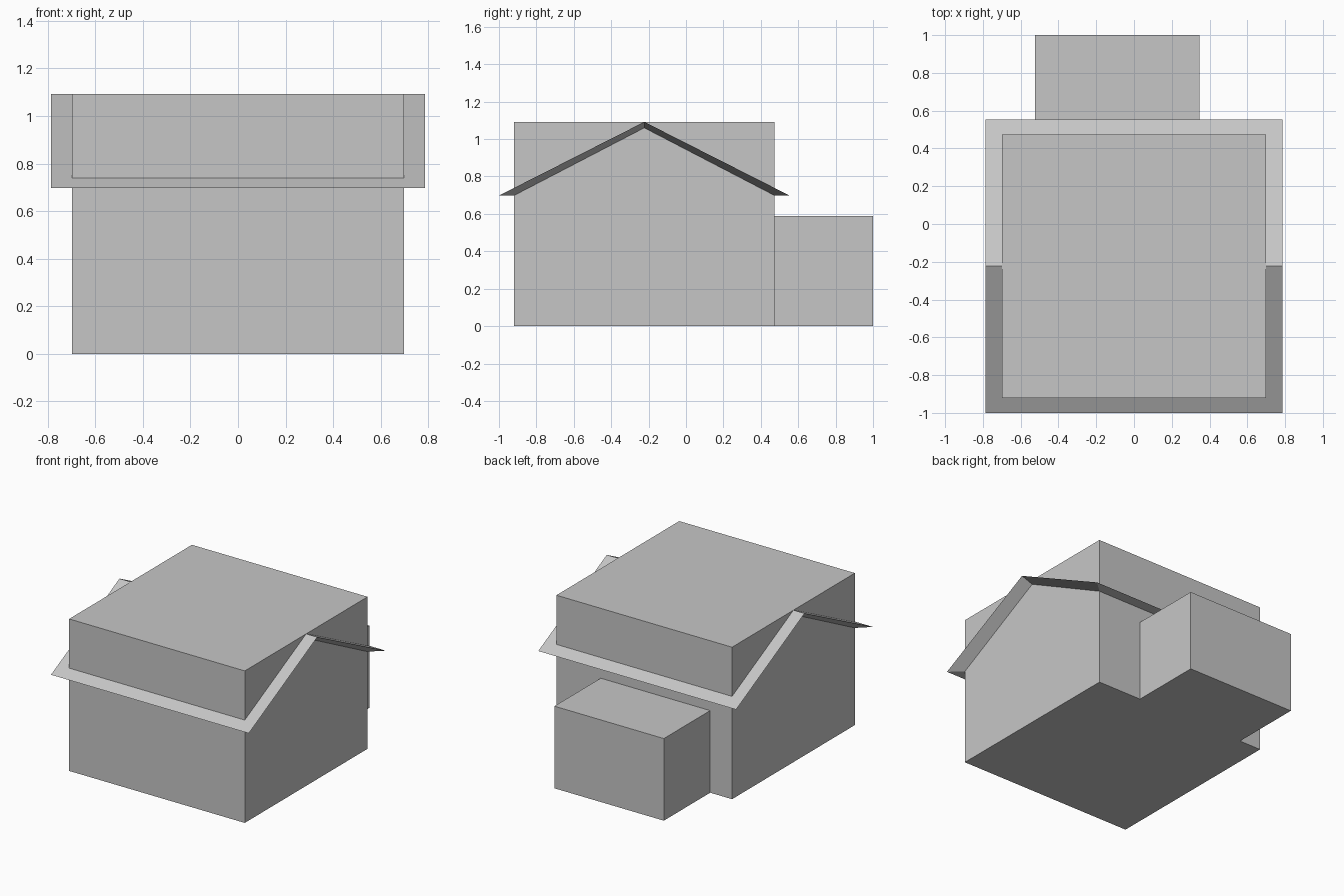
import bpy, bmesh

if "Cube" in bpy.data.objects:
    bpy.data.objects.remove(bpy.data.objects["Cube"])

grey = bpy.data.materials.new("plain grey")
grey.diffuse_color = (0.565, 0.565, 0.565, 1)
grey.use_nodes = True
grey.node_tree.nodes["Principled BSDF"].inputs["Base Color"].default_value = grey.diffuse_color


def add_object(name, bm):
    bmesh.ops.recalc_face_normals(bm, faces=bm.faces)
    mesh = bpy.data.meshes.new(name)
    bm.to_mesh(mesh)
    bm.free()
    mesh.materials.append(grey)
    bpy.context.collection.objects.link(bpy.data.objects.new(name, mesh))


def box(name, x0, x1, y0, y1, z0, z1):
    bm = bmesh.new()
    bmesh.ops.create_cube(bm, size=1)
    for v in bm.verts:
        v.co = (x0 if v.co.x < 0 else x1,
                y0 if v.co.y < 0 else y1,
                z0 if v.co.z < 0 else z1)
    add_object(name, bm)


# Main block and lower rear extension
HALF_X, FRONT, BACK, TOP = 0.698, -0.92, 0.474, 1.092
box("main_block", -HALF_X, HALF_X, FRONT, BACK, 0, TOP)
box("rear_extension", -0.524, 0.346, BACK, 1.0, 0, 0.59)

# Gabled roof: outer slopes overhang the block, underside tapers in to its walls
RIDGE_Y, EAVE_Z = -0.223, 0.698
bm = bmesh.new()


def gable(x, half_y, ridge_z):
    return [bm.verts.new((x, y, z)) for y, z in
            ((RIDGE_Y - half_y, EAVE_Z), (RIDGE_Y, ridge_z), (RIDGE_Y + half_y, EAVE_Z))]


outer = [gable(s * 0.786, 0.777, TOP) for s in (-1, 1)]
inner = [gable(s * HALF_X, 0.697, 1.06) for s in (-1, 1)]
for i in (0, 1):
    for shell in (outer, inner):        # slopes above and below
        bm.faces.new((shell[0][i], shell[0][i + 1], shell[1][i + 1], shell[1][i]))
    for s in (0, 1):                    # gable undersides
        bm.faces.new((outer[s][i], outer[s][i + 1], inner[s][i + 1], inner[s][i]))
for e in (0, 2):                        # flat eave undersides
    bm.faces.new((outer[0][e], outer[1][e], inner[1][e], inner[0][e]))
add_object("gabled_roof", bm)
